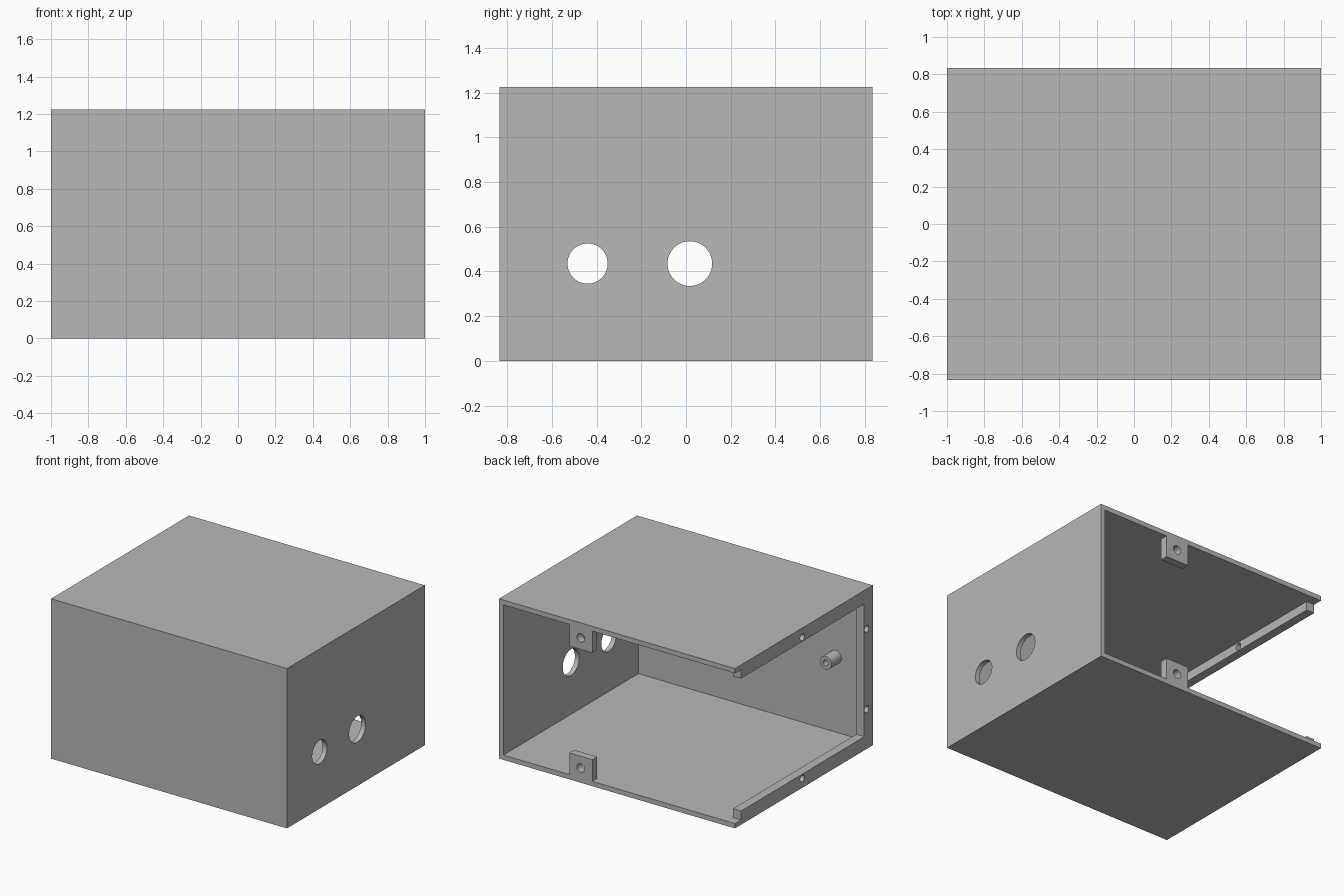
import bpy
import bmesh
from math import radians
from mathutils import Matrix, Vector

if "Cube" in bpy.data.objects:
    bpy.data.objects.remove(bpy.data.objects["Cube"])

W, D, H = 1.0, 0.835, 1.225      # half width, half depth, height
T = 0.037                        # wall thickness
LIP = 0.068                      # lip section
PAST = 0.2                       # overshoot for open sides

grey = bpy.data.materials.new("grey plastic")
grey.use_nodes = True
grey.diffuse_color = (0.48, 0.48, 0.48, 1)
grey.node_tree.nodes["Principled BSDF"].inputs["Base Color"].default_value = (0.48, 0.48, 0.48, 1)


def finish(name, bm):
    mesh = bpy.data.meshes.new(name)
    bm.to_mesh(mesh)
    bm.free()
    mesh.materials.append(grey)
    ob = bpy.data.objects.new(name, mesh)
    bpy.context.collection.objects.link(ob)
    return ob


def box(name, lo, hi):
    lo, hi = Vector(lo), Vector(hi)
    bm = bmesh.new()
    bmesh.ops.create_cube(bm, size=1, matrix=Matrix.Translation((lo + hi) / 2) @ Matrix.Diagonal((hi - lo).to_4d()))
    return finish(name, bm)


def cylinder(name, centre, radius, length, axis):
    turn = Matrix.Rotation(radians(90), 4, "Y" if axis == "x" else "X")
    bm = bmesh.new()
    bmesh.ops.create_cone(bm, cap_ends=True, segments=48, radius1=radius, radius2=radius,
                          depth=length, matrix=Matrix.Translation(centre) @ turn)
    return finish(name, bm)


def cut(ob, cutters):
    bpy.context.view_layer.objects.active = ob
    for cutter in cutters:
        cutter.hide_render = True
        mod = ob.modifiers.new("cut", "BOOLEAN")
        mod.operation, mod.solver, mod.object = "DIFFERENCE", "EXACT", cutter
        bpy.ops.object.modifier_apply(modifier=mod.name)
        bpy.data.objects.remove(cutter)


def smooth(ob):
    bpy.ops.object.select_all(action="DESELECT")
    ob.select_set(True)
    bpy.context.view_layer.objects.active = ob
    bpy.ops.object.shade_smooth_by_angle(angle=radians(30))


# Shell, open at the back and on one side, with two cable holes
shell = box("shell", (-W, -D, 0), (W, D, H))
cut(shell, [
    box("cavity", (-W - PAST, -D + T, T), (W - T, D + PAST, H - T)),
    cylinder("small_hole", (W, -0.44, 0.435), 0.09, 0.3, "x"),
    cylinder("large_hole", (W, 0.017, 0.435), 0.10, 0.3, "x"),
])

# U-shaped lip inside the open side, with screw holes
lip = box("side_lip", (-W, -D + T, T), (-W + LIP, 0.762, H - T))
holes = [(0.02, 0.072), (0.02, H - 0.072), (-D + 0.076, 0.305), (-D + 0.076, H - 0.305)]
cut(lip, [box("lip_opening", (-W - PAST, -D + T + LIP, T + LIP), (W, D, H - T - LIP))]
    + [cylinder("screw_hole", (-W, y, z), 0.026, 0.4, "x") for y, z in holes])

# Screw tabs at the back edge of floor and roof
tabs = []
for name, low, high, z in (("floor_tab", T, 0.203, 0.114),
                           ("roof_tab", H - 0.203, H - T, H - 0.114)):
    tab = box(name, (0.21, D - 0.06, low), (0.405, D, high))
    cut(tab, [cylinder("tab_hole", (0.308, D, z), 0.033, 0.4, "y")])
    tabs.append(tab)

# Hollow post on the inside of the front wall
post = cylinder("front_post", (-0.709, -D + T + 0.06, H / 2), 0.05, 0.12, "y")
cut(post, [cylinder("post_hole", (-0.709, -D + T + 0.12, H / 2), 0.022, 0.2, "y")])

for ob in [shell, lip, post] + tabs:
    smooth(ob)
